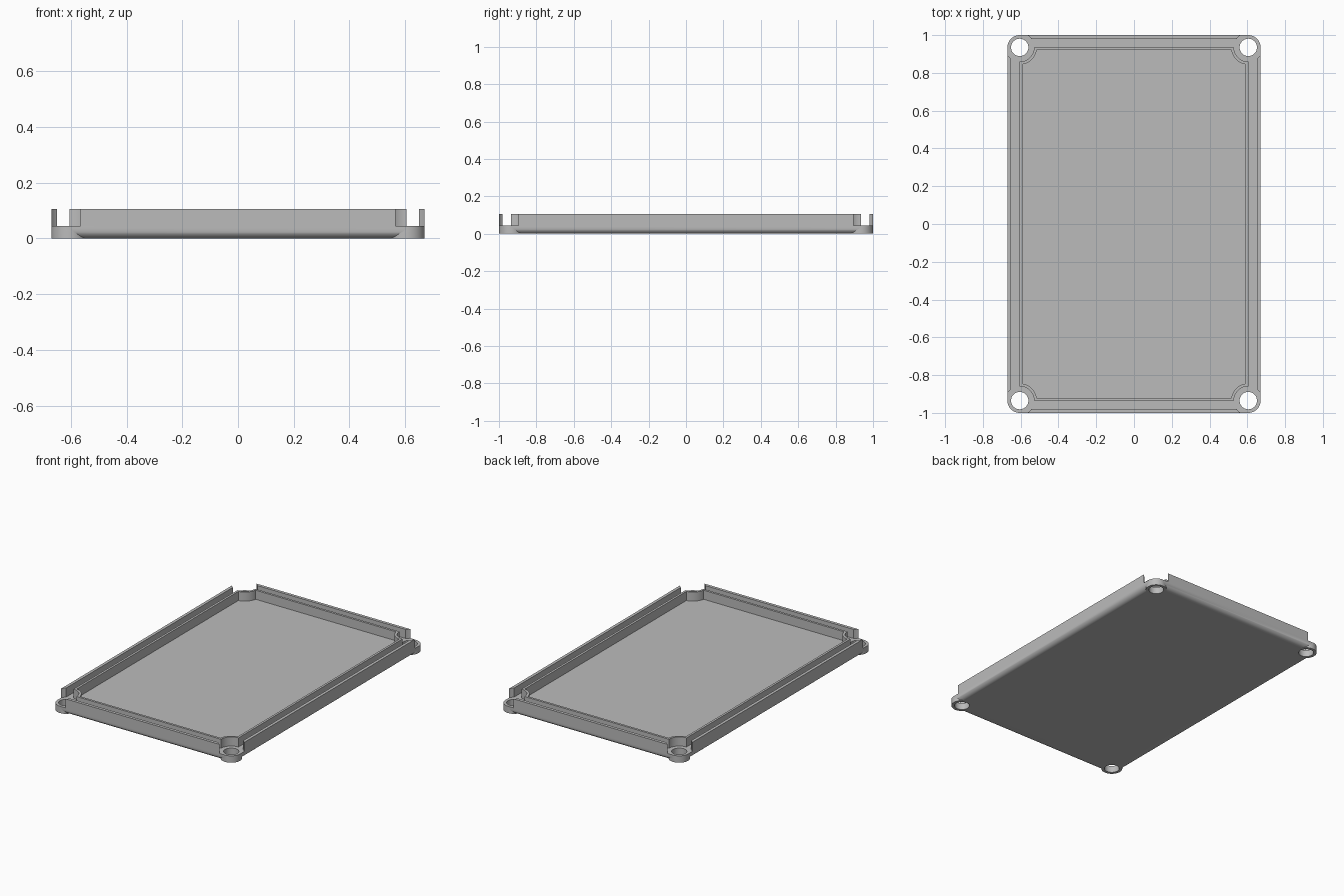
import bpy, bmesh, math

if "Cube" in bpy.data.objects:
    bpy.data.objects.remove(bpy.data.objects["Cube"])

HX, HY = 0.67, 1.0          # half size of the lid
CX, CY = 0.605, 0.935       # screw hole centre
BOSS, HOLE, CLEAR = 0.065, 0.046, 0.076
FLOOR, TOP = 0.045, 0.105
FILLET, WALL, LIP = 0.037, 0.02, 0.015

grey = bpy.data.materials.new("plain_grey")
grey.diffuse_color = (0.5, 0.5, 0.5, 1)
grey.use_nodes = True
grey.node_tree.nodes["Principled BSDF"].inputs["Base Color"].default_value = grey.diffuse_color


def make(name, bm):
    bmesh.ops.recalc_face_normals(bm, faces=bm.faces)
    me = bpy.data.meshes.new(name)
    bm.to_mesh(me)
    bm.free()
    ob = bpy.data.objects.new(name, me)
    bpy.context.collection.objects.link(ob)
    me.materials.append(grey)
    return ob


def smooth(ob):
    bpy.ops.object.select_all(action='DESELECT')
    bpy.context.view_layer.objects.active = ob
    ob.select_set(True)
    bpy.ops.object.shade_smooth_by_angle(angle=math.radians(30))


def add_loop(bm, pts, z):
    return [bm.verts.new((x, y, z)) for x, y in pts]


def bridge(bm, a, b):
    n = len(a)
    for i in range(n):
        bm.faces.new((a[i], a[(i + 1) % n], b[(i + 1) % n], b[i]))


def four_corners(corner):
    """Mirror a corner path (counter-clockwise, +x +y) into a closed loop."""
    pts = list(corner)
    pts += [(-x, y) for x, y in reversed(corner)]
    pts += [(-x, -y) for x, y in corner]
    pts += [(x, -y) for x, y in reversed(corner)]
    return pts


def arc(r, a0, a1, n):
    return [(CX + r * math.cos(a0 + (a1 - a0) * i / n),
             CY + r * math.sin(a0 + (a1 - a0) * i / n)) for i in range(n + 1)]


# Base plate: rounded lower edges running into upright corner bosses
bm = bmesh.new()
loops = []
for k in range(9):
    t = math.pi / 2 * k / 8
    inset = FILLET * (1 - math.sin(t))
    g = math.acos((BOSS - inset) / BOSS)
    loops.append(add_loop(bm, four_corners(arc(BOSS, -g, math.pi / 2 + g, 24)),
                          FILLET * (1 - math.cos(t))))
g = 0.0
loops.append(add_loop(bm, four_corners(arc(BOSS, 0, math.pi / 2, 24)), FLOOR))
for a, b in zip(loops, loops[1:]):
    bridge(bm, a, b)
bm.faces.new(loops[0])
bm.faces.new(loops[-1])
base = make("base_plate", bm)

# Screw holes through the bosses
bm = bmesh.new()
for sx in (-1, 1):
    for sy in (-1, 1):
        r = bmesh.ops.create_cone(bm, cap_ends=True, segments=40, radius1=HOLE,
                                  radius2=HOLE, depth=0.3)
        bmesh.ops.translate(bm, verts=r["verts"], vec=(sx * CX, sy * CY, 0))
cutter = make("hole_cutter", bm)
mod = base.modifiers.new("holes", 'BOOLEAN')
mod.object = cutter
mod.operation = 'DIFFERENCE'
mod.solver = 'EXACT'
bpy.context.view_layer.objects.active = base
bpy.ops.object.modifier_apply(modifier=mod.name)
bpy.data.objects.remove(cutter)
smooth(base)


# Inner lip: closed ring that curves inward around each boss
def lip_path(off):
    r = CLEAR + off
    b = math.asin(off / r)
    return four_corners(arc(r, -math.pi / 2 - b, -math.pi + b, 14))


bm = bmesh.new()
out_b, out_t, in_t, in_b = [add_loop(bm, lip_path(o), z) for o, z in
                            ((0, FLOOR), (0, TOP), (LIP, TOP), (LIP, FLOOR))]
for a, b in ((out_b, out_t), (out_t, in_t), (in_t, in_b), (in_b, out_b)):
    bridge(bm, a, b)
smooth(make("inner_lip", bm))


# Outer walls: thin strips whose ends are scooped around the bosses
def wall(name, half, hole, edge, place):
    end = []
    for i in range(5):
        d = edge - WALL * i / 4
        end.append((hole - math.sqrt(CLEAR ** 2 - (d - edge + BOSS) ** 2), d))
    pts = end + [(-u, v) for u, v in reversed(end)]
    bm = bmesh.new()
    lo = add_loop(bm, [place(u, v) for u, v in pts], FLOOR)
    hi = add_loop(bm, [place(u, v) for u, v in pts], TOP)
    bridge(bm, lo, hi)
    bm.faces.new(lo)
    bm.faces.new(hi)
    smooth(make(name, bm))


wall("back_wall", HX, CX, HY, lambda u, v: (u, v))
wall("front_wall", HX, CX, HY, lambda u, v: (u, -v))
wall("right_wall", HY, CY, HX, lambda u, v: (v, u))
wall("left_wall", HY, CY, HX, lambda u, v: (-v, u))
